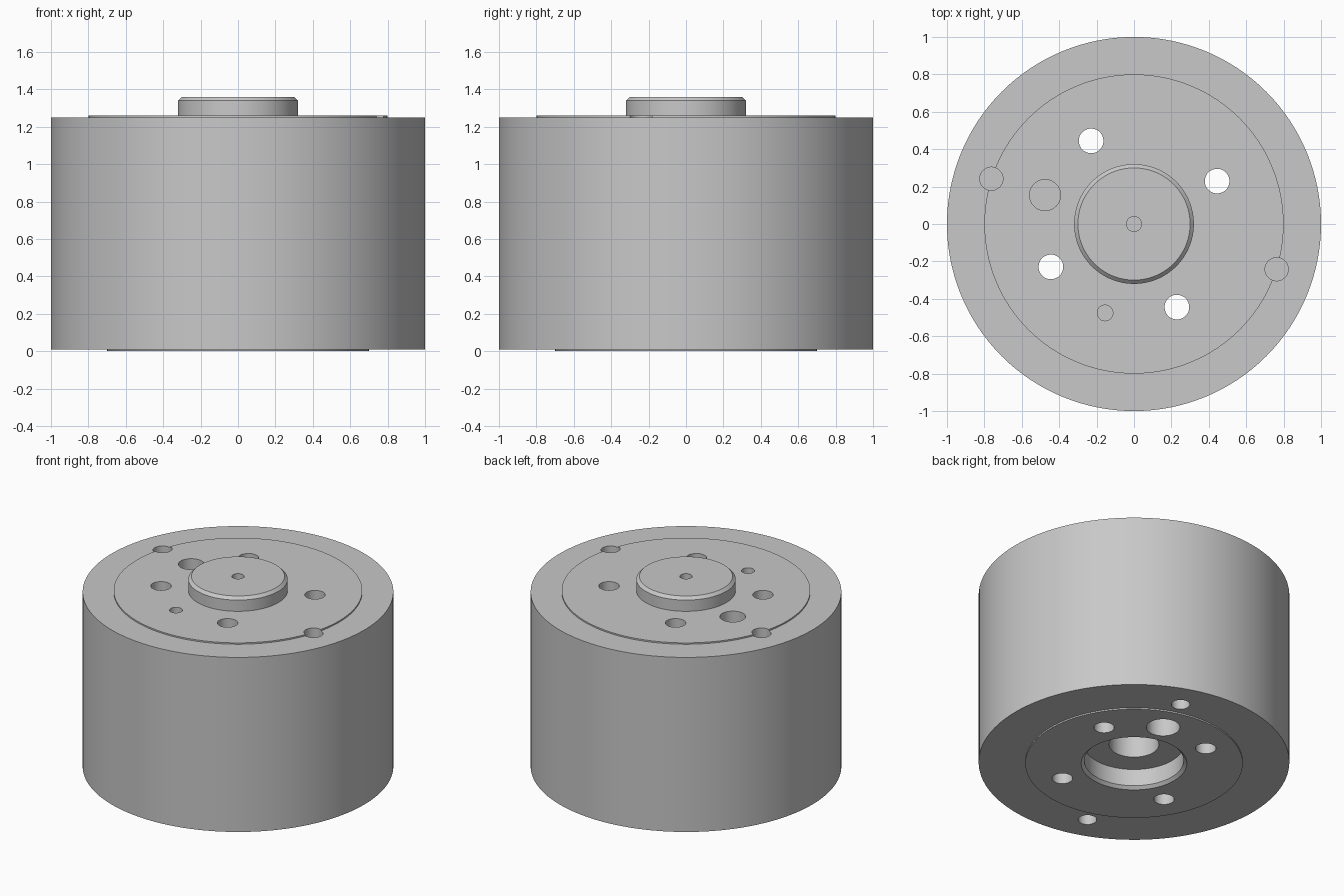
import bpy, bmesh
from math import radians, cos, sin, tau
from mathutils import Matrix, Vector

cube = bpy.data.objects.get("Cube")
if cube:
    bpy.data.objects.remove(cube, do_unlink=True)

TOP, BASE = 1.26, 0.0

metal = bpy.data.materials.new("plain grey metal")
metal.use_nodes = True
grey = (0.58, 0.58, 0.58, 1)
metal.diffuse_color = grey
metal.node_tree.nodes["Principled BSDF"].inputs["Base Color"].default_value = grey


def make_object(name, bm):
    bmesh.ops.recalc_face_normals(bm, faces=bm.faces)
    mesh = bpy.data.meshes.new(name)
    bm.to_mesh(mesh)
    bm.free()
    mesh.materials.append(metal)
    obj = bpy.data.objects.new(name, mesh)
    bpy.context.collection.objects.link(obj)
    return obj


def lathe(name, profile, steps=128):
    bm = bmesh.new()
    verts = [bm.verts.new((r, 0, z)) for r, z in profile]
    edges = [bm.edges.new(pair) for pair in zip(verts, verts[1:])]
    bmesh.ops.spin(bm, geom=verts + edges, cent=(0, 0, 0), axis=(0, 0, 1),
                   angle=tau, steps=steps, use_merge=False)
    bmesh.ops.remove_doubles(bm, verts=bm.verts, dist=0.0001)
    return make_object(name, bm)


def drill(bm, distance, degrees, radius, low, high):
    a = radians(degrees)
    place = Vector((distance * cos(a), distance * sin(a), (low + high) / 2))
    bmesh.ops.create_cone(bm, cap_ends=True, segments=40, radius1=radius,
                          radius2=radius, depth=high - low,
                          matrix=Matrix.Translation(place))


# Drum with raised end discs, chamfered boss and stepped bottom recess
housing = lathe("housing", [
    (0, 0.5), (0.16, 0.5), (0.16, 0.14), (0.32, 0.14), (0.32, 0.02),
    (0.34, BASE), (0.7, BASE), (0.7, 0.01), (1, 0.01), (1, 1.25),
    (0.8, 1.25), (0.8, TOP), (0.32, TOP), (0.32, 1.34), (0.3, 1.36),
    (0.04, 1.36), (0.04, 1.32), (0, 1.32)])

holes = bmesh.new()
# Four bolt holes right through
for i in range(4):
    drill(holes, 0.5, 27.3 + 90 * i, 0.066, BASE - 0.1, TOP + 0.1)
# Pin holes on the rim, top pair and bottom pair
for turn in (0, 180):
    drill(holes, 0.8, 162.4 + turn, 0.062, TOP - 0.2, TOP + 0.1)
    drill(holes, 0.8, 72 + turn, 0.06, BASE - 0.1, BASE + 0.2)
# Large and small blind holes in the top, large one in the bottom
drill(holes, 0.5, 162, 0.083, TOP - 0.25, TOP + 0.1)
drill(holes, 0.5, 252, 0.042, TOP - 0.04, TOP + 0.1)
drill(holes, 0.5, 72, 0.108, BASE - 0.1, BASE + 0.3)
cutter = make_object("hole_cutter", holes)
cutter.hide_render = True

# Cut the holes, then keep the edges crisp
cut = housing.modifiers.new("holes", "BOOLEAN")
cut.operation = "DIFFERENCE"
cut.solver = "EXACT"
cut.object = cutter
bpy.ops.object.select_all(action="DESELECT")
bpy.context.view_layer.objects.active = housing
housing.select_set(True)
bpy.ops.object.modifier_apply(modifier=cut.name)
bpy.data.objects.remove(cutter, do_unlink=True)
bpy.ops.object.shade_smooth_by_angle(angle=radians(30))
